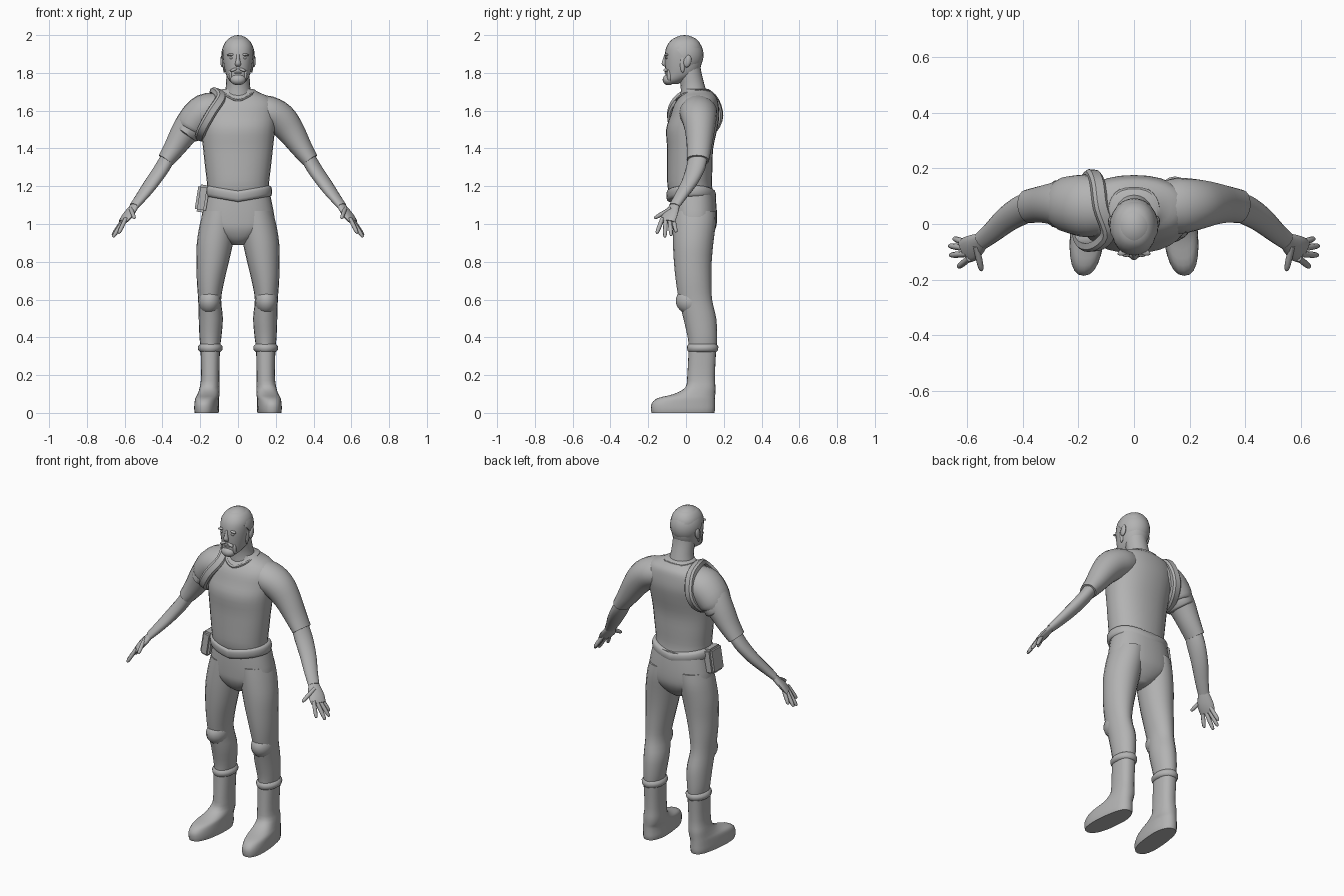
import bpy, bmesh, math
from mathutils import Vector, Matrix

grey = bpy.data.materials.new("plain grey")
grey.diffuse_color = (0.45, 0.45, 0.45, 1)


def finish(name, bm, mirror=False, angle=50):
    bmesh.ops.recalc_face_normals(bm, faces=bm.faces)
    me = bpy.data.meshes.new(name)
    bm.to_mesh(me)
    bm.free()
    ob = bpy.data.objects.new(name, me)
    bpy.context.collection.objects.link(ob)
    me.materials.append(grey)
    bpy.ops.object.select_all(action='DESELECT')
    ob.select_set(True)
    bpy.context.view_layer.objects.active = ob
    bpy.ops.object.shade_smooth_by_angle(angle=math.radians(angle))
    if mirror:
        ob.modifiers.new("Mirror", 'MIRROR')
    return ob


def spline(pts, steps, closed=False):
    """Smooth interpolation through tuples of any length."""
    n, out = len(pts), []
    at = (lambda i: pts[i % n]) if closed else (lambda i: pts[max(0, min(n - 1, i))])
    for i in range(n if closed else n - 1):
        for s in range(steps):
            t = s / steps
            out.append(tuple(0.5 * (2 * b + (c - a) * t + (2 * a - 5 * b + 4 * c - d) * t * t
                                    + (3 * b - a - 3 * c + d) * t ** 3)
                             for a, b, c, d in zip(at(i - 1), at(i), at(i + 1), at(i + 2))))
    return out if closed else out + [tuple(pts[-1])]


def loft(name, rings, along=False, n=20, power=2.0, steps=3, mirror=False, warp=None):
    """Skin over oval rings (x, y, z, a, b): level rings, or rings square to the path."""
    rings = spline(rings, steps)
    bm, loops = bmesh.new(), []
    for i, (x, y, z, a, b) in enumerate(rings):
        u, v = Vector((1, 0, 0)), Vector((0, 1, 0))
        if along:
            t = Vector(rings[min(i + 1, len(rings) - 1)][:3]) - Vector(rings[max(i - 1, 0)][:3])
            u = t.cross(Vector((0, 0, 1))).normalized()
            v = u.cross(t).normalized()
        loop = []
        for k in range(n):
            c, s = math.cos(2 * math.pi * k / n), math.sin(2 * math.pi * k / n)
            co = (Vector((x, y, z)) + u * a * math.copysign(abs(c) ** (2 / power), c)
                  + v * b * math.copysign(abs(s) ** (2 / power), s))
            loop.append(bm.verts.new(warp(co) if warp else co))
        loops.append(loop)
    for p, q in zip(loops, loops[1:]):
        for k in range(n):
            bm.faces.new((p[k], p[(k + 1) % n], q[(k + 1) % n], q[k]))
    bm.faces.new(loops[0])
    bm.faces.new(loops[-1])
    return finish(name, bm, mirror)


def ball(name, loc, size, rot=(0, 0, 0), mirror=False, keep=None, segs=16):
    bm = bmesh.new()
    bmesh.ops.create_uvsphere(bm, u_segments=segs, v_segments=segs // 2 + 2, radius=1)
    for ang, ax in zip(rot, 'XYZ'):
        bmesh.ops.scale(bm, vec=size if ax == 'X' else (1, 1, 1), verts=bm.verts)
        bmesh.ops.rotate(bm, matrix=Matrix.Rotation(math.radians(ang), 3, ax), verts=bm.verts)
    bmesh.ops.translate(bm, vec=loc, verts=bm.verts)
    if keep:
        bmesh.ops.bisect_plane(bm, geom=bm.verts[:] + bm.edges[:] + bm.faces[:],
                               plane_co=keep[0], plane_no=keep[1], clear_inner=True)
        bmesh.ops.holes_fill(bm, edges=[e for e in bm.edges if e.is_boundary])
    return finish(name, bm, mirror)


def band(name, pts, width, thick, centre):
    """Closed strap of rounded section running round a centre point."""
    path = [Vector(p) for p in spline(pts, 4, True)]
    bm, loops, m = bmesh.new(), [], len(path)
    for i, p in enumerate(path):
        t = (path[(i + 1) % m] - path[i - 1]).normalized()
        out = p - Vector(centre)
        out = (out - t * out.dot(t)).normalized()
        side = t.cross(out)
        loops.append([bm.verts.new(p + side * width * a + out * thick * b) for a, b in
                      ((-1, -1), (1, -1), (1, .4), (.6, 1), (-.6, 1), (-1, .4))])
    for i in range(m):
        p, q = loops[i], loops[(i + 1) % m]
        for k in range(6):
            bm.faces.new((p[k], p[(k + 1) % 6], q[(k + 1) % 6], q[k]))
    return finish(name, bm, angle=40)


# Shirt body
loft("shirt", [(0, .035, 1.14, .165, .115), (0, .02, 1.2, .163, .118), (0, .02, 1.3, .174, .12),
               (0, .022, 1.4, .185, .122), (0, .03, 1.5, .196, .135), (0, .046, 1.57, .203, .13),
               (0, .054, 1.63, .2, .118), (0, .062, 1.67, .17, .1), (0, .062, 1.695, .115, .078),
               (0, .052, 1.715, .08, .068)], n=28, power=2.2)
band("neckline", [(0, -.05, 1.655), (.06, -.028, 1.68), (.088, .055, 1.705), (.05, .12, 1.703),
                  (-.05, .12, 1.703), (-.088, .055, 1.705), (-.06, -.028, 1.68)],
     .006, .005, (0, .05, 1.68))

# Trousers
loft("hips", [(0, .04, 1.18, .165, .112), (0, .043, 1.1, .182, .118), (0, .045, 1.02, .193, .119),
              (0, .043, .97, .17, .112), (0, .04, .92, .09, .085), (0, .04, .89, .03, .05)],
     n=28, power=2.3)
loft("trouser_leg", [(.093, .045, 1.07, .09, .112), (.105, .044, 1.0, .097, .113),
                     (.122, .038, .9, .096, .107), (.134, .036, .8, .086, .1),
                     (.145, .04, .7, .073, .094), (.15, .05, .6, .061, .088),
                     (.144, .073, .5, .064, .087), (.146, .087, .4, .058, .078),
                     (.147, .088, .34, .05, .074)], mirror=True)
ball("knee_pad", (.15, .025, .59), (.06, .08, .07), (-12, 0, 0), mirror=True)

# Boots with a turned cuff
loft("boot", [(.147, .088, .36, .052, .073), (.147, .08, .2, .048, .073), (.15, .076, .135, .053, .08),
              (.153, .045, .1, .057, .11), (.157, .002, .078, .06, .152), (.158, -.014, .05, .062, .168),
              (.158, -.016, .02, .063, .17), (.158, -.016, 0, .06, .166)], n=24, power=2.4, mirror=True,
     warp=lambda p: p + Vector((-.09 * (p.y - .07) if p.z < .14 and p.y < .07 else 0, 0, 0)))
loft("boot_cuff", [(.147, .088, .322, .05, .072), (.147, .088, .33, .062, .08),
                   (.147, .088, .35, .066, .083), (.147, .088, .366, .052, .073)], steps=2, mirror=True)

# Belt, dipping at the front and back, and pouch
loft("belt", [(0, .028, 1.145, .165, .112), (0, .028, 1.15, .177, .126), (0, .028, 1.175, .181, .132),
              (0, .026, 1.198, .175, .128), (0, .026, 1.205, .16, .11)], n=28, steps=2, power=2.2,
     warp=lambda p: p - Vector((0, 0, .028 * max(0, 1 - abs(p.x) / .16))))
bm = bmesh.new()
bmesh.ops.create_cube(bm, size=1)
bmesh.ops.scale(bm, vec=(.06, .11, .145), verts=bm.verts)
bmesh.ops.bevel(bm, geom=bm.edges[:], offset=.012, segments=2, affect='EDGES')
bmesh.ops.rotate(bm, matrix=Matrix.Rotation(math.radians(9), 3, 'Y'), verts=bm.verts)
bmesh.ops.translate(bm, vec=(-.19, .01, 1.135), verts=bm.verts)
finish("pouch", bm, angle=40)

# Arms
loft("sleeve", [(.08, .06, 1.605, .085, .08), (.16, .065, 1.592, .1, .086), (.225, .07, 1.555, .092, .086),
                (.28, .073, 1.49, .078, .074), (.335, .07, 1.405, .066, .058),
                (.382, .063, 1.338, .06, .045)], along=True, mirror=True)
loft("forearm", [(.355, .068, 1.38, .05, .038), (.4, .052, 1.3, .053, .037), (.455, .018, 1.22, .047, .033),
                 (.51, -.03, 1.145, .038, .026), (.55, -.062, 1.095, .032, .02)],
     along=True, n=16, mirror=True)
loft("palm", [(.54, -.055, 1.107, .026, .017), (.562, -.07, 1.075, .038, .018),
              (.588, -.088, 1.04, .047, .018), (.61, -.1, 1.012, .043, .013)],
     along=True, n=14, steps=2, mirror=True)
for finger, base, tip in (("little_finger", (.61, -.066, 1.02), (.648, -.052, .957)),
                          ("ring_finger", (.612, -.086, 1.015), (.665, -.078, .938)),
                          ("middle_finger", (.608, -.108, 1.013), (.662, -.112, .93)),
                          ("index_finger", (.598, -.128, 1.02), (.632, -.155, .95)),
                          ("thumb", (.565, -.09, 1.075), (.548, -.168, 1.03))):
    a, b = Vector(base), Vector(tip)
    loft(finger, [(*a.lerp(b, t), r, r) for t, r in ((-.15, .011), (.5, .0115), (.9, .009), (1, .004))],
         along=True, n=8, steps=2, mirror=True)

# Shoulder armour on one side: cap, under sleeve, strap
loft("shoulder_cap", [(-.11, .06, 1.61, .1, .085), (-.17, .065, 1.595, .112, .096),
                      (-.222, .07, 1.55, .105, .094), (-.252, .072, 1.508, .094, .082),
                      (-.256, .072, 1.5, .078, .068)], along=True)
loft("short_sleeve", [(-.235, .07, 1.535, .085, .08), (-.272, .072, 1.48, .087, .072),
                      (-.276, .072, 1.474, .07, .06)], along=True, steps=2)
band("shoulder_strap", [(-.118, .06, 1.705), (-.09, -.035, 1.67), (-.14, -.082, 1.59), (-.19, -.06, 1.5),
                        (-.2, .05, 1.455), (-.175, .14, 1.49), (-.15, .18, 1.57), (-.13, .145, 1.67)],
     .026, .016, (-.16, .055, 1.58))

# Neck and head
loft("neck", [(0, .045, 1.66, .08, .075), (0, .036, 1.73, .064, .064), (0, .02, 1.8, .062, .062),
              (0, .015, 1.85, .06, .06)])
loft("head", [(0, -.07, 1.742, .025, .028), (0, -.058, 1.76, .046, .052), (0, -.025, 1.795, .065, .083),
              (0, -.015, 1.845, .076, .097), (0, -.013, 1.9, .081, .099), (0, -.01, 1.945, .077, .09),
              (0, -.008, 1.98, .052, .062), (0, -.008, 1.993, .015, .02)], n=24, power=2.2)
ball("hair", (0, -.008, 1.895), (.088, .101, .105), keep=((0, -.015, 1.885), (0, .75, .66)), segs=24)
ball("ear", (.083, .008, 1.862), (.011, .02, .034), (-12, 0, 0), mirror=True, segs=10)
ball("sideburn", (.073, -.018, 1.85), (.009, .014, .05), mirror=True, segs=10)

# Face
loft("nose", [(0, -.106, 1.9, .008, .008), (0, -.112, 1.87, .01, .012), (0, -.114, 1.848, .016, .016),
              (0, -.108, 1.835, .012, .01)], n=10, steps=2)
ball("brow", (.034, -.1, 1.897), (.027, .012, .007), (0, 8, -18), mirror=True, segs=12)
ball("eye", (.032, -.1, 1.879), (.015, .008, .007), (0, 0, -18), mirror=True, segs=12)
ball("moustache", (.02, -.104, 1.818), (.026, .013, .008), (0, 22, -20), mirror=True, segs=12)
ball("beard_side", (.04, -.088, 1.79), (.009, .014, .032), mirror=True, segs=12)
ball("lip", (0, -.104, 1.8), (.02, .01, .005), segs=12)
ball("chin_beard", (0, -.09, 1.765), (.042, .034, .03), (15, 0, 0), segs=16)
